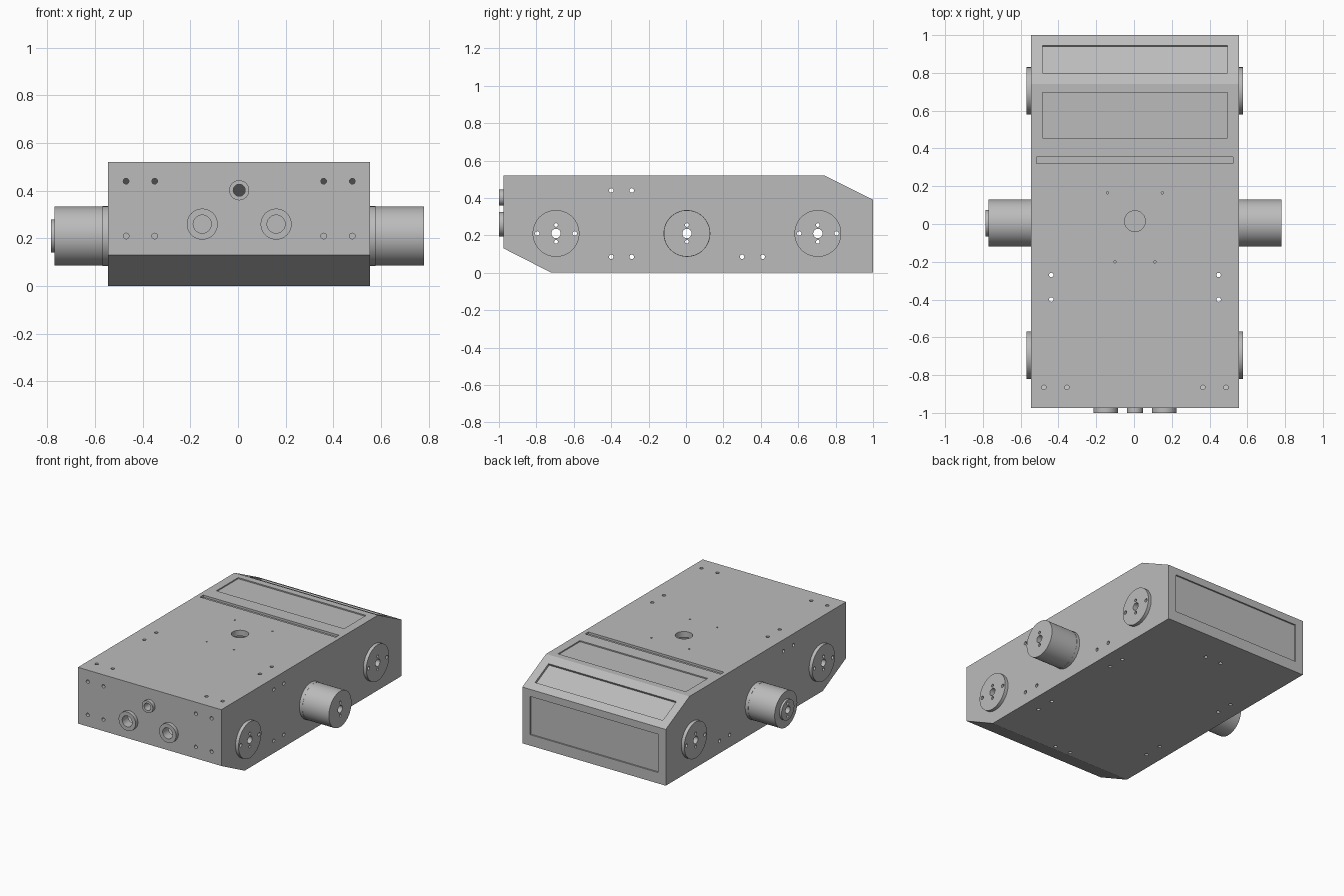
import bpy, bmesh
from mathutils import Matrix, Vector

if "Cube" in bpy.data.objects:
    bpy.data.objects.remove(bpy.data.objects["Cube"])

grey = bpy.data.materials.new("plain_grey")
grey.use_nodes = True
grey.diffuse_color = (0.5, 0.5, 0.5, 1)
grey.node_tree.nodes["Principled BSDF"].inputs["Base Color"].default_value = (0.5, 0.5, 0.5, 1)

CX = 0.005          # centre of the hull across x
HALF = 0.55         # half width of the hull
AXLE_Z = 0.21
AXIS = {"x": Vector((1, 0, 0)), "y": Vector((0, 1, 0)), "z": Vector((0, 0, 1))}


def add_rod(bm, axis, a, b, r, segs=32):
    """Cylinder of radius r from point a, running along axis to coordinate b."""
    i = "xyz".index(axis)
    mid = Vector(a)
    length = abs(b - a[i])
    mid[i] = (a[i] + b) / 2
    turn = AXIS["z"].rotation_difference(AXIS[axis]).to_matrix().to_4x4()
    bmesh.ops.create_cone(bm, cap_ends=True, segments=segs, radius1=r, radius2=r,
                          depth=length, matrix=Matrix.Translation(mid) @ turn)


def add_box(bm, centre, size, tilt=0.0):
    m = Matrix.Translation(centre) @ Matrix.Rotation(tilt, 4, "X") @ Matrix.Diagonal((*size, 1))
    bmesh.ops.create_cube(bm, size=1, matrix=m)


def add_prism(bm, profile, half):
    """Side profile (y, z) extruded across the width."""
    face = bm.faces.new([bm.verts.new((CX - half, y, z)) for y, z in profile])
    ext = bmesh.ops.extrude_face_region(bm, geom=[face])["geom"]
    bmesh.ops.translate(bm, vec=(2 * half, 0, 0),
                        verts=[v for v in ext if isinstance(v, bmesh.types.BMVert)])
    bmesh.ops.recalc_face_normals(bm, faces=bm.faces)


def make(name, bm):
    mesh = bpy.data.meshes.new(name)
    bm.to_mesh(mesh)
    bm.free()
    mesh.materials.append(grey)
    ob = bpy.data.objects.new(name, mesh)
    bpy.context.collection.objects.link(ob)
    return ob


def activate(ob):
    bpy.ops.object.select_all(action="DESELECT")
    ob.select_set(True)
    bpy.context.view_layer.objects.active = ob


def cut(ob, cutter):
    mod = ob.modifiers.new("cut", "BOOLEAN")
    mod.operation, mod.solver, mod.object = "DIFFERENCE", "EXACT", cutter
    activate(ob)
    bpy.ops.object.modifier_apply(modifier=mod.name)


# Hull: wedge-ended box, hollow inside
bm = bmesh.new()
add_prism(bm, [(-0.975, 0.13), (-0.72, 0), (1, 0), (1, 0.39), (0.74, 0.52), (-0.975, 0.52)], HALF)
hull = make("hull", bm)
bm = bmesh.new()
add_prism(bm, [(-0.935, 0.155), (-0.71, 0.04), (0.96, 0.04), (0.96, 0.365),
               (0.73, 0.48), (-0.935, 0.48)], HALF - 0.04)
cavity = make("cavity_cutter", bm)

# Recessed panels and slot
bm = bmesh.new()
add_box(bm, (CX, 0.338, 0.52), (1.04, 0.036, 0.03))
add_box(bm, (CX, 0.575, 0.52), (0.98, 0.24, 0.016))
add_box(bm, (CX, 0.872, 0.454), (0.98, 0.165, 0.03), tilt=-0.4636)
add_box(bm, (CX, 1, 0.208), (0.98, 0.02, 0.265))
panels = make("panel_cutter", bm)

# Drilled holes through walls, hubs and bushings
bm = bmesh.new()
hubs_y = (-0.695, 0.005, 0.705)
for side in (-1, 1):
    x0, x1 = CX + side * 0.48, CX + side * 0.85
    for y in hubs_y:
        add_rod(bm, "x", (x0, y, AXLE_Z), x1, 0.025)
        for dz in (-0.045, 0.045):
            add_rod(bm, "x", (x0, y, AXLE_Z + dz), x1, 0.01, 16)
        if y != hubs_y[1]:
            for dy in (-0.1, 0.1):
                add_rod(bm, "x", (x0, y + dy, AXLE_Z), x1, 0.012, 16)
    for y, z in [(-0.4, 0.44), (-0.29, 0.44), (-0.4, 0.085), (-0.29, 0.085),
                 (0.3, 0.085), (0.41, 0.085)]:
        add_rod(bm, "x", (x0, y, z), CX + side * 0.6, 0.012, 16)
    # Deck and floor holes
    for y in (-0.4, -0.27):
        add_rod(bm, "z", (CX + side * 0.443, y, 0.46), 0.6, 0.012, 16)
    for y in (-0.4, -0.27, 0.3, 0.42):
        add_rod(bm, "z", (CX + side * 0.443, y, -0.05), 0.06, 0.012, 16)
    for y in (-0.69, 0.78):
        add_rod(bm, "z", (CX + side * 0.06, y, -0.05), 0.06, 0.012, 16)
    for x, y in [(0.145, 0.165), (0.105, -0.2)]:
        add_rod(bm, "z", (CX + side * x, y, 0.46), 0.6, 0.006, 12)
    for x in (0.36, 0.482):
        add_rod(bm, "z", (CX + side * x, -0.865, 0.46), 0.6, 0.012, 16)
        for z in (0.21, 0.44):
            add_rod(bm, "y", (CX + side * x * 0.985, -1.03, z), -0.92, 0.012, 16)
add_rod(bm, "z", (CX, 0.015, 0.46), 0.6, 0.055, 48)
bushings = [("left", 0.16, 0.26, 0.065, 0.038), ("right", -0.15, 0.26, 0.065, 0.038),
            ("upper", 0.005, 0.402, 0.042, 0.025)]
for _, x, z, _, bore in bushings:
    add_rod(bm, "y", (x, -1.03, z), -0.92, bore)
drills = make("drill_cutter", bm)

for cutter in (cavity, panels, drills):
    cut(hull, cutter)
parts = [hull]


def drilled_rod(name, axis, a, b, r):
    bm = bmesh.new()
    add_rod(bm, axis, a, b, r, 64)
    ob = make(name, bm)
    cut(ob, drills)
    parts.append(ob)


# Front bushings
for label, x, z, r, _ in bushings:
    drilled_rod(label + "_bushing", "y", (x, -1, z), -0.97, r)

# Side hubs, with a long barrel on the middle pair
for side, label in ((-1, "right"), (1, "left")):
    for y, place in zip(hubs_y, ("front", "middle", "rear")):
        drilled_rod(f"{label}_{place}_hub", "x", (CX + side * 0.545, y, AXLE_Z),
                    CX + side * 0.573, 0.125)
    drilled_rod(label + "_barrel", "x", (CX + side * 0.573, hubs_y[1], AXLE_Z),
                CX + side * 0.775, 0.124)
drilled_rod("right_barrel_washer", "x", (-0.77, hubs_y[1], AXLE_Z), -0.785, 0.07)

for ob in (cavity, panels, drills):
    bpy.data.objects.remove(ob)

for ob in parts:
    activate(ob)
    bpy.ops.object.shade_smooth_by_angle(angle=0.42)
